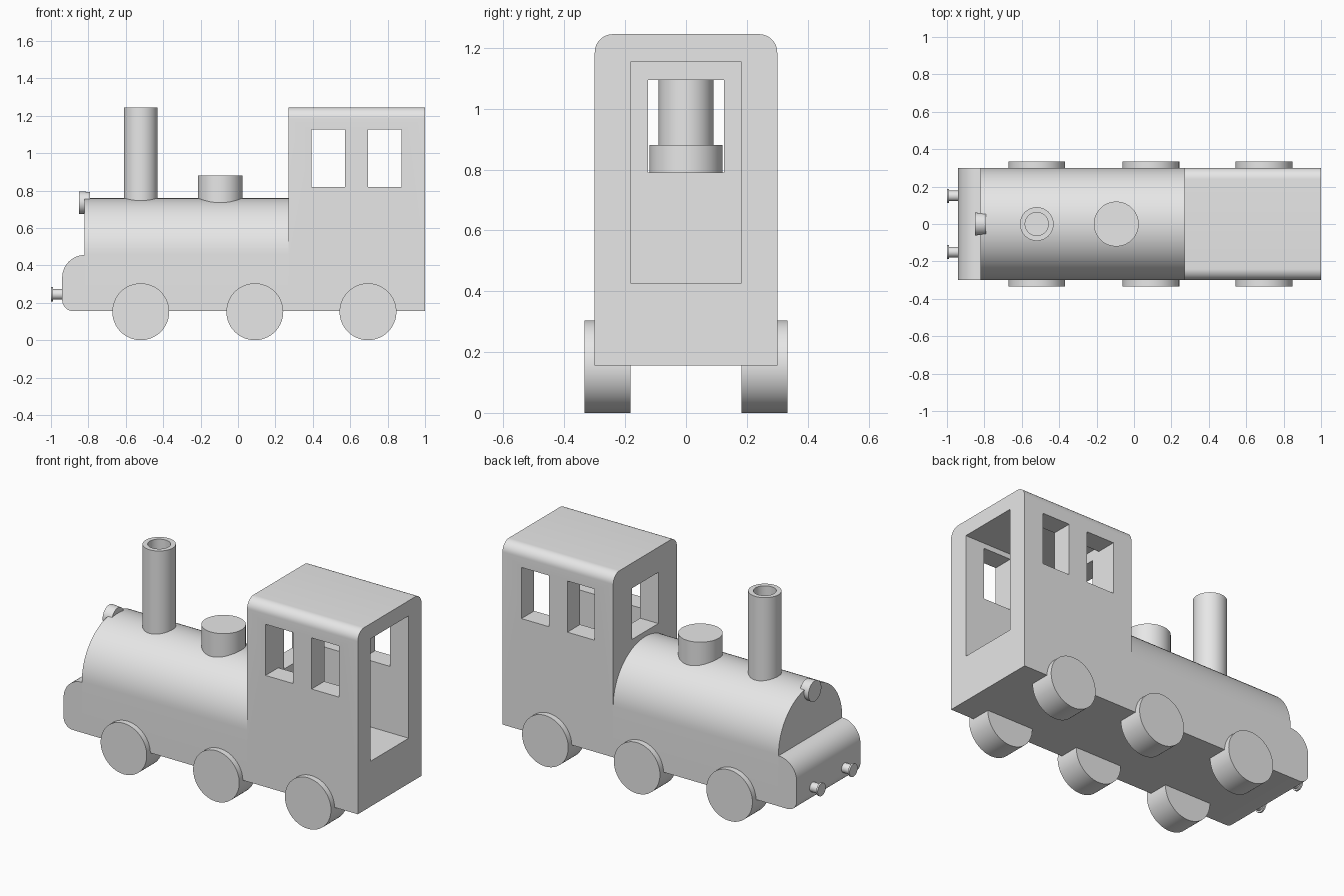
import bpy
import bmesh
from math import cos, sin, pi, radians
from mathutils import Matrix, Vector

cube = bpy.data.objects.get("Cube")
if cube:
    bpy.data.objects.remove(cube, do_unlink=True)

grey = bpy.data.materials.new("plain grey")
grey.use_nodes = True
grey.diffuse_color = (0.8, 0.8, 0.8, 1)
grey.node_tree.nodes["Principled BSDF"].inputs["Base Color"].default_value = (0.8, 0.8, 0.8, 1)


def finish(name, bm):
    """Turn a bmesh into a named, coloured object."""
    bmesh.ops.remove_doubles(bm, verts=bm.verts, dist=1e-5)
    bmesh.ops.recalc_face_normals(bm, faces=bm.faces)
    mesh = bpy.data.meshes.new(name)
    bm.to_mesh(mesh)
    bm.free()
    mesh.materials.append(grey)
    obj = bpy.data.objects.new(name, mesh)
    bpy.context.collection.objects.link(obj)
    return obj


def smooth(obj):
    bpy.ops.object.select_all(action='DESELECT')
    obj.select_set(True)
    bpy.context.view_layer.objects.active = obj
    bpy.ops.object.shade_smooth_by_angle(angle=radians(30))


def arc(cx, cz, r, start, end, steps=12):
    """Points along an arc, angles in degrees."""
    angles = [radians(start + (end - start) * i / steps) for i in range(steps + 1)]
    return [(cx + r * cos(a), cz + r * sin(a)) for a in angles]


def prism(name, points, axis, low, high):
    """Extrude a closed outline along x (points are y, z) or y (points are x, z)."""
    place = (lambda p, d: (d, *p)) if axis == 'x' else (lambda p, d: (p[0], d, p[1]))
    bm = bmesh.new()
    base = bm.faces.new([bm.verts.new(place(p, low)) for p in points])
    grown = bmesh.ops.extrude_face_region(bm, geom=[base], use_keep_orig=True)["geom"]
    shift = Vector(place((0, 0), high - low))
    bmesh.ops.translate(bm, vec=shift, verts=[v for v in grown if isinstance(v, bmesh.types.BMVert)])
    return finish(name, bm)


def box(name, x, y, z):
    return prism(name, [(x[0], z[0]), (x[1], z[0]), (x[1], z[1]), (x[0], z[1])], 'y', *y)


def lathe(name, profile, location, axis='z'):
    """Revolve (radius, height) points, then lay the height along the axis."""
    bm = bmesh.new()
    verts = [bm.verts.new((r, 0, h)) for r, h in profile]
    edges = [bm.edges.new(pair) for pair in zip(verts, verts[1:])]
    bmesh.ops.spin(bm, geom=verts + edges, cent=(0, 0, 0), axis=(0, 0, 1),
                   angle=2 * pi, steps=64, use_merge=True)
    turn = {'z': Matrix(), 'x': Matrix.Rotation(pi / 2, 4, 'Y'),
            'y': Matrix.Rotation(-pi / 2, 4, 'X')}[axis]
    bmesh.ops.transform(bm, matrix=Matrix.Translation(location) @ turn, verts=bm.verts)
    obj = finish(name, bm)
    smooth(obj)
    return obj


def rod(radius, low, high):
    return [(0, low), (radius, low), (radius, high), (0, high)]


FLOOR, HALF = 0.155, 0.3
NOSE, BOILER, CAB, REAR = -0.94, -0.82, 0.27, 1.0

# Rounded front buffer beam
smooth(prism("buffer_beam", [(BOILER, FLOOR), (BOILER, 0.455)]
             + arc(BOILER, 0.335, 0.12, 90, 180)[1:]
             + arc(NOSE + 0.06, FLOOR + 0.06, 0.06, 180, 270), 'y', -HALF, HALF))

# Boiler with straight lower sides
smooth(prism("boiler", [(-HALF, FLOOR), (HALF, FLOOR)] + arc(0, 0.46, HALF, 0, 180, 40),
             'x', BOILER, CAB))

# Cab with rounded roof edges
cab = prism("cab", [(-HALF, FLOOR), (HALF, FLOOR)]
            + arc(0.24, 1.185, 0.06, 0, 90) + arc(-0.24, 1.185, 0.06, 90, 180), 'x', CAB, REAR)

# Cabin, front window and two pairs of side windows
cutters = [box("cabin_cutter", (0.39, 1.1), (-0.18, 0.18), (0.425, 1.155)),
           box("front_window_cutter", (0.2, 0.5), (-0.125, 0.125), (0.79, 1.095))]
for x in (0.392, 0.695):
    cutters.append(box("side_window_cutter", (x, x + 0.18), (-0.5, 0.5), (0.82, 1.125)))
for cutter in cutters:
    cutter.hide_render = True
    cut = cab.modifiers.new("cut", 'BOOLEAN')
    cut.operation, cut.solver, cut.object = 'DIFFERENCE', 'EXACT', cutter
    bpy.context.view_layer.objects.active = cab
    bpy.ops.object.modifier_apply(modifier=cut.name)
    bpy.data.objects.remove(cutter, do_unlink=True)
smooth(cab)

# Hollow chimney and steam dome
lathe("chimney", [(0, 0.65), (0.09, 0.65), (0.09, 1.245), (0.062, 1.245), (0.062, 0.94), (0, 0.94)],
      (-0.52, 0, 0))
lathe("steam_dome", rod(0.12, 0.65, 0.88), (-0.095, 0, 0))

# Headlight
lathe("headlight", [(0, 0), (0.061, 0), (0.057, 0.058), (0, 0.058)], (-0.85, 0, 0.735), 'x')

# Wheels and buffers on both sides
for side, label in ((1, "left"), (-1, "right")):
    for x, spot in ((-0.52, "front"), (0.09, "middle"), (0.695, "rear")):
        lathe(f"{spot}_{label}_wheel", rod(0.152, -0.076, 0.076), (x, side * 0.258, 0.152), 'y')
    lathe(f"{label}_buffer", [(0, 0), (0.038, 0), (0.038, 0.01), (0.028, 0.01), (0.028, 0.08), (0, 0.08)],
          (-1, side * 0.15, 0.245), 'x')
